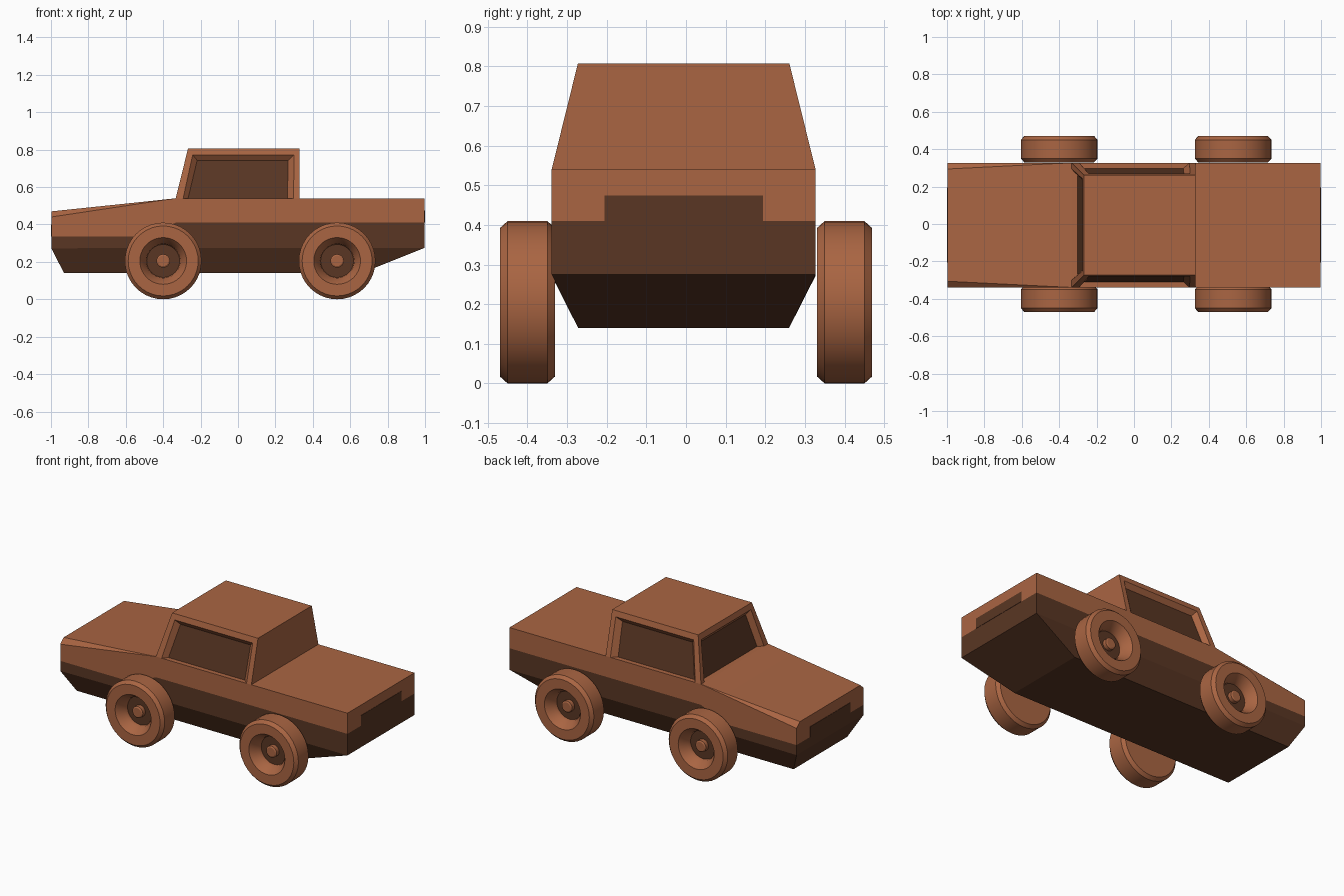
import bpy, bmesh, math
from mathutils import Vector, Matrix

if "Cube" in bpy.data.objects:
    bpy.data.objects.remove(bpy.data.objects["Cube"])


def material(name, rgb):
    m = bpy.data.materials.new(name)
    m.diffuse_color = (*rgb, 1)
    m.use_nodes = True
    m.node_tree.nodes["Principled BSDF"].inputs["Base Color"].default_value = m.diffuse_color
    return m


PAINT = material("paint", (0.40, 0.13, 0.055))
DARK = material("dark_trim", (0.10, 0.037, 0.017))
CY = -0.006  # body centre line
W = 0.333    # body half width


def finish(bm, name):
    bmesh.ops.remove_doubles(bm, verts=bm.verts[:], dist=1e-4)
    bmesh.ops.recalc_face_normals(bm, faces=bm.faces[:])
    me = bpy.data.meshes.new(name)
    bm.to_mesh(me)
    bm.free()
    me.materials.append(PAINT)
    me.materials.append(DARK)
    ob = bpy.data.objects.new(name, me)
    bpy.context.collection.objects.link(ob)
    return ob


def face(bm, verts, dark=False):
    f = bm.faces.new(verts)
    f.material_index = int(dark)


# Body: stations along x, rows are hood edge, shoulder, trim line, waist, floor
stations = [
    [(-.998, .30, .47), (-.998, W, .44), (-.998, W, .335), (-.998, W, .272), (-.93, .266, .14)],
    [(-.5, .325, .522), (-.5, W, .515), (-.5, W, .335), (-.5, W, .275), (-.5, .266, .14)],
    [(-.333, W, .54), (-.333, W, .54), (-.333, W, .41), (-.333, W, .275), (-.333, .266, .14)],
    [(.998, W, .54), (.998, W, .54), (.998, W, .41), (.998, W, .275), (.66, .266, .14)],
]
bm = bmesh.new()
rings = []
for rows in stations:
    pts = [(x, CY - y, z) for x, y, z in rows] + [(x, CY + y, z) for x, y, z in rows[::-1]]
    rings.append([bm.verts.new(p) for p in pts])
for a, b in zip(rings, rings[1:]):
    for i in range(10):
        j = (i + 1) % 10
        face(bm, (a[i], a[j], b[j], b[i]), 2 <= i <= 6)
for r in (rings[0], rings[-1]):
    for k in range(4):
        face(bm, (r[k], r[k + 1], r[8 - k], r[9 - k]), k >= 2)
finish(bm, "body")


# Raised dark centre panels on both ends
for name, x, z0, z1 in (("nose_panel", -.997, .335, .40), ("tail_panel", .997, .41, .475)):
    bm = bmesh.new()
    bmesh.ops.create_cube(bm, size=1, matrix=Matrix.Translation((x, CY, (z0 + z1) / 2))
                          @ Matrix.Diagonal((.006, .4, z1 - z0, 1)))
    for f in bm.faces:
        f.material_index = 1
    finish(bm, name)


# Cabin: framed, recessed windows at the front and sides
def window(bm, bl, br, tr, tl, push):
    def at(u, v, d=0):
        p = bl.lerp(br, u).lerp(tl.lerp(tr, u), v)
        return p + push * d

    outer = [at(0, 0), at(0, 1), at(1, 1), at(1, 0)]
    frame = [at(.06, 0), at(.055, .87), at(.95, .87), at(.95, 0)]
    glass = [at(.1, 0, 1), at(.105, .76, 1), at(.9, .76, 1), at(.9, 0, 1)]
    o, f, g = [[bm.verts.new(p) for p in loop] for loop in (outer, frame, glass)]
    for i in range(3):
        face(bm, (o[i], o[i + 1], f[i + 1], f[i]))
        face(bm, (f[i], f[i + 1], g[i + 1], g[i]))
    face(bm, g, True)


bm = bmesh.new()
fl, fr, rl, rr = [Vector((x, CY + y, .54)) for x, y in ((-.333, -W), (-.333, W), (.33, -W), (.33, W))]
tfl, tfr, trl, trr = [Vector((x, CY + y, .807)) for x, y in
                      ((-.267, -.267), (-.267, .267), (.33, -.267), (.33, .267))]
window(bm, fl, rl, trl, tfl, Vector((0, .03, 0)))
window(bm, fr, rr, trr, tfr, Vector((0, -.03, 0)))
window(bm, fl, fr, tfr, tfl, Vector((.03, 0, 0)))
for quad in ((tfl, trl, trr, tfr), (rl, rr, trr, trl)):
    face(bm, [bm.verts.new(p) for p in quad])
finish(bm, "cabin")


# Wheel: spun profile (radius, distance outward), dished hub
profile = [(0, 0), (.187, 0), (.205, .02), (.205, .12), (.187, .14), (.125, .14),
           (.092, .095), (.088, .07), (.036, .07), (.036, .095), (.028, .10), (0, .10)]
bm = bmesh.new()
vs = [bm.verts.new((r, -d, 0)) for r, d in profile]
edges = [bm.edges.new(e) for e in zip(vs, vs[1:])]
bmesh.ops.spin(bm, geom=vs + edges, cent=(0, 0, 0), axis=(0, 1, 0),
               angle=math.tau, steps=40, use_duplicate=False)
for f in bm.faces:
    if all(abs(v.co.y + .07) < 1e-4 for v in f.verts):
        f.material_index = 1
wheel = finish(bm, "front_wheel_right")
bpy.context.view_layer.objects.active = wheel
wheel.select_set(True)
bpy.ops.object.shade_smooth_by_angle(angle=math.radians(30))
wheel.location = (-.4, -.33, .205)
for name, x, side in (("rear_wheel_right", .53, -1), ("front_wheel_left", -.4, 1), ("rear_wheel_left", .53, 1)):
    w = wheel.copy()
    w.name = name
    w.location = (x, .33 * side, .205)
    w.rotation_euler.z = math.pi if side > 0 else 0
    bpy.context.collection.objects.link(w)
